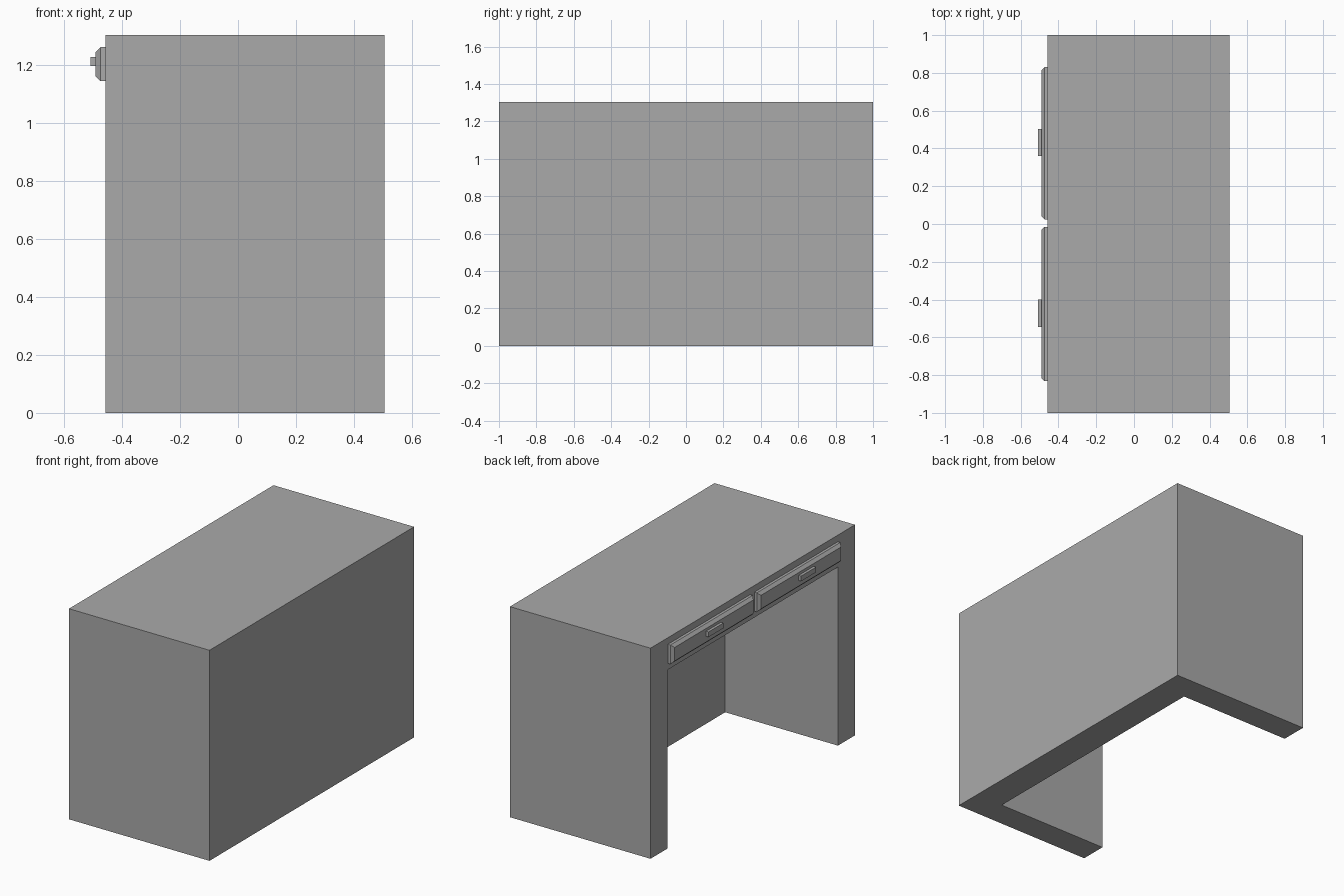
import bpy
import bmesh
from mathutils import Vector

default = bpy.data.objects.get("Cube")
if default:
    bpy.data.objects.remove(default, do_unlink=True)

grey = bpy.data.materials.new("plain_grey")
grey.use_nodes = True
colour = (0.4, 0.4, 0.4, 1)
grey.diffuse_color = colour
grey.node_tree.nodes["Principled BSDF"].inputs["Base Color"].default_value = colour


def box(name, low, high, chamfer=0):
    """Box between two corners; chamfer slopes in the edge of its -x face."""
    low, high = Vector(low), Vector(high)
    bm = bmesh.new()
    bmesh.ops.create_cube(bm, size=1)
    for v in bm.verts:
        v.co = (low + high) / 2 + v.co * (high - low)
    if chamfer:
        edges = [e for e in bm.edges if all(v.co.x < low.x + 0.001 for v in e.verts)]
        bmesh.ops.bevel(bm, geom=edges, offset=chamfer, segments=1,
                        affect='EDGES', clamp_overlap=True)
    mesh = bpy.data.meshes.new(name)
    bm.to_mesh(mesh)
    bm.free()
    mesh.materials.append(grey)
    obj = bpy.data.objects.new(name, mesh)
    bpy.context.collection.objects.link(obj)
    return obj


FACE = -0.457   # plane of the drawer side

# Desk body with its knee space cut out
body = box("desk_body", (FACE, -1, 0), (0.505, 1, 1.303))
cutter = box("knee_space_cutter", (-1, -0.833, -0.5), (0.315, 0.833, 1.105))
cutter.hide_render = True
cut = body.modifiers.new("knee_space", 'BOOLEAN')
cut.operation = 'DIFFERENCE'
cut.solver = 'EXACT'
cut.object = cutter
bpy.context.view_layer.objects.active = body
bpy.ops.object.modifier_apply(modifier=cut.name)
bpy.data.objects.remove(cutter, do_unlink=True)

# Two drawer fronts with chamfered edges, each with a small pull
drawers = {
    "back": ((0.025, 0.83), (0.36, 0.504)),
    "front": ((-0.832, -0.015), (-0.546, -0.4)),
}
for side, ((y0, y1), (h0, h1)) in drawers.items():
    box(side + "_drawer", (-0.491, y0, 1.144), (FACE, y1, 1.262), chamfer=0.017)
    box(side + "_drawer_pull", (-0.508, h0, 1.196), (-0.491, h1, 1.228))
